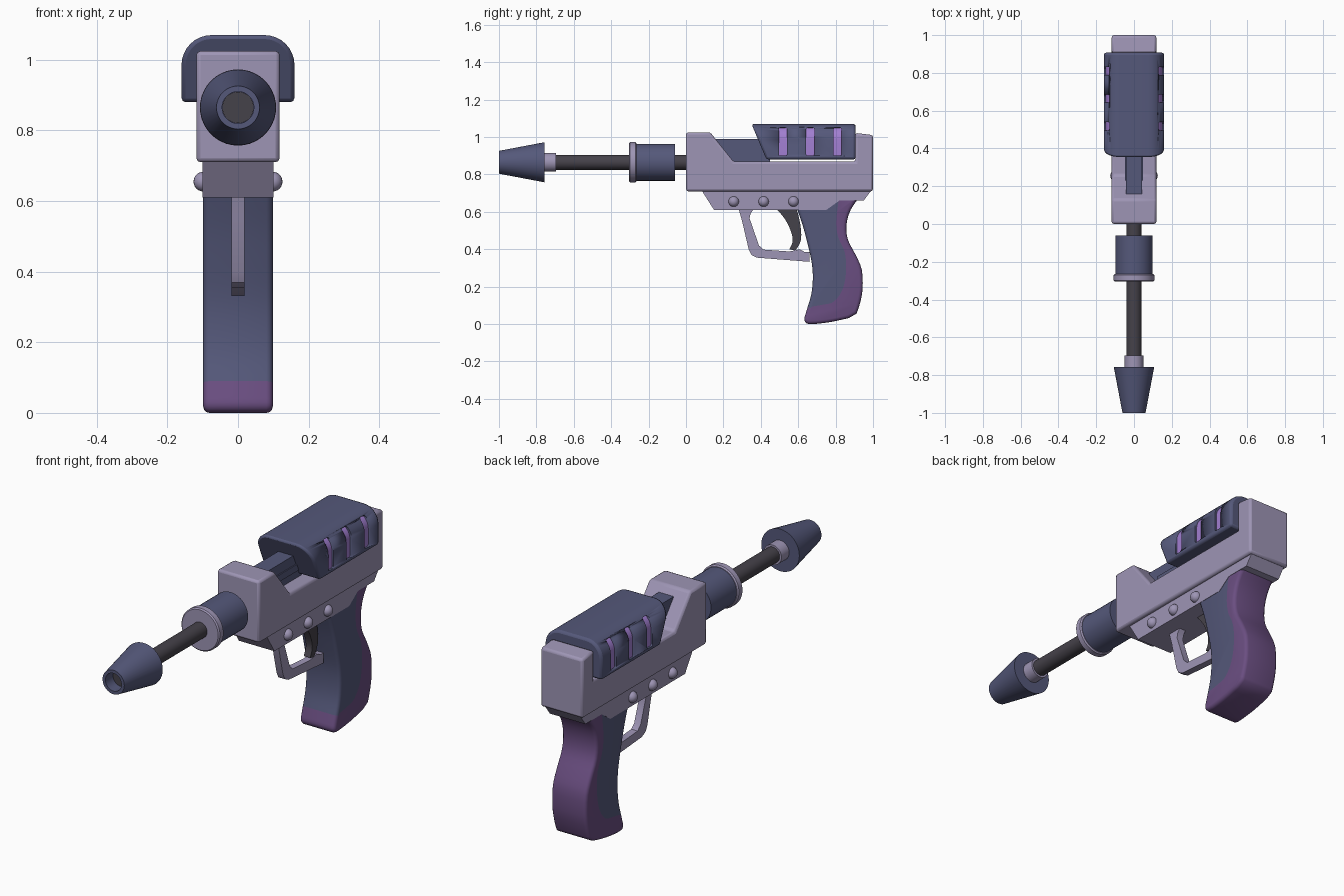
import bpy, bmesh, math
from mathutils import Vector

if "Cube" in bpy.data.objects:
    bpy.data.objects.remove(bpy.data.objects["Cube"])


def material(name, rgb):
    m = bpy.data.materials.new(name)
    m.diffuse_color = (*rgb, 1)
    m.use_nodes = True
    m.node_tree.nodes["Principled BSDF"].inputs["Base Color"].default_value = m.diffuse_color
    return m


LAVENDER = material("lavender_grey", (0.34, 0.30, 0.46))
SLATE = material("slate_blue", (0.090, 0.098, 0.195))
PURPLE = material("deep_purple", (0.145, 0.076, 0.22))
GLOW = material("bright_violet", (0.36, 0.21, 0.64))
DARK = material("charcoal", (0.060, 0.054, 0.068))


def finish(name, bm, mats, bevel=0, smooth=35, segments=2):
    bmesh.ops.recalc_face_normals(bm, faces=bm.faces)
    me = bpy.data.meshes.new(name)
    bm.to_mesh(me)
    bm.free()
    ob = bpy.data.objects.new(name, me)
    bpy.context.collection.objects.link(ob)
    for m in mats:
        me.materials.append(m)
    if bevel:
        mod = ob.modifiers.new("bevel", 'BEVEL')
        mod.width, mod.segments, mod.limit_method = bevel, segments, 'ANGLE'
        mod.angle_limit = math.radians(40)
    bpy.ops.object.select_all(action='DESELECT')
    ob.select_set(True)
    bpy.context.view_layer.objects.active = ob
    bpy.ops.object.shade_smooth_by_angle(angle=math.radians(smooth))
    return ob


def slab(name, pts, half, mat, bevel=0):
    """Side profile of (y, z) points extruded across x."""
    bm = bmesh.new()
    a = [bm.verts.new((-half, y, z)) for y, z in pts]
    b = [bm.verts.new((half, y, z)) for y, z in pts]
    bm.faces.new(a)
    bm.faces.new(b)
    for i in range(len(pts)):
        j = (i + 1) % len(pts)
        bm.faces.new((a[i], a[j], b[j], b[i]))
    return finish(name, bm, [mat], bevel)


def box(name, x0, x1, y0, y1, z0, z1, mat, bevel=0):
    bm = bmesh.new()
    bmesh.ops.create_cube(bm, size=1)
    for v in bm.verts:
        v.co = ((x0 + x1) / 2 + v.co.x * (x1 - x0), (y0 + y1) / 2 + v.co.y * (y1 - y0),
                (z0 + z1) / 2 + v.co.z * (z1 - z0))
    return finish(name, bm, [mat], bevel)


def turned(name, pts, mat, n=40, z=0.865):
    """Profile of (y, radius) points revolved about the barrel axis."""
    bm = bmesh.new()
    rings = [[bm.verts.new((r * math.cos(2 * math.pi * i / n), y, z + r * math.sin(2 * math.pi * i / n)))
              for i in range(n)] for y, r in pts]
    for p, q in zip(rings, rings[1:]):
        for i in range(n):
            bm.faces.new((p[i], p[(i + 1) % n], q[(i + 1) % n], q[i]))
    bm.faces.new(rings[0])
    bm.faces.new(rings[-1])
    return finish(name, bm, [mat])


def curve(pts, n=3):
    """Catmull-Rom smoothing of an open point list."""
    p = [Vector(q) for q in [pts[0], *pts, pts[-1]]]
    out = []
    for a, b, c, d in zip(p, p[1:], p[2:], p[3:]):
        for k in range(n):
            t = k / n
            v = (2 * b + (c - a) * t + (2 * a - 5 * b + 4 * c - d) * t * t
                 + (3 * b - a - 3 * c + d) * t ** 3) / 2
            out.append((v.x, v.y))
    return out + [tuple(pts[-1])]


# Receiver: upper body with its saddle, and narrower lower frame
slab("upper_body", [(0, .71), (0, 1.025), (.13, 1.025), (.255, .868), (.905, .868),
                    (.905, 1.022), (1, 1.01), (1, .71)], 0.118, LAVENDER, 0.012)
slab("lower_frame", [(.08, .72), (.15, .61), (.75, .61), (.82, .66), (.95, .66), (.995, .72)],
     0.10, LAVENDER)

# Barrel assembly
turned("barrel_rod", [(-.72, .04), (.02, .04)], DARK)
turned("barrel_sleeve", [(-.27, .099), (-.06, .099)], SLATE)
turned("sleeve_ring", [(-.305, .102), (-.299, .108), (-.271, .108), (-.265, .102)], LAVENDER)
turned("muzzle_collar", [(-.765, .05), (-.695, .05)], LAVENDER)
turned("muzzle_cone", [(-.93, .045), (-1, .045), (-1, .061), (-.757, .107)], SLATE)
turned("muzzle_bore", [(-.94, .0445), (-.925, .0445)], DARK)

# Top rail in the saddle
slab("top_rail", [(.15, .99), (.45, .99), (.45, .86), (.24, .86), (.15, .97)], 0.042, SLATE)
box("rail_rib", -.048, .048, .23, .44, .905, .94, SLATE)


# Rounded cover with slanted front
def arch(name, half, z0, z1, r, front, back, slant, mat, bevel=0):
    sec = [(half, z0)]
    for i in range(9):
        a = math.pi / 2 * i / 8
        sec.append((half - r + r * math.cos(a), z1 - r + r * math.sin(a)))
    sec += [(-x, z) for x, z in reversed(sec)]
    bm = bmesh.new()
    f = [bm.verts.new((x, front + slant * (z1 - z) / (z1 - z0), z)) for x, z in sec]
    b = [bm.verts.new((x, back, z)) for x, z in sec]
    bm.faces.new(f)
    bm.faces.new(b)
    for i in range(len(sec)):
        j = (i + 1) % len(sec)
        bm.faces.new((f[i], f[j], b[j], b[i]))
    return finish(name, bm, [mat], bevel)


cover = arch("top_cover", .16, .88, 1.07, .085, .35, .907, .08, SLATE, .012)
arch("cover_glow_core", .150, .89, 1.06, .075, .485, .85, 0, GLOW)
for i, y in enumerate((.518, .664, .81)):
    for s in (-1, 1):
        x0, x1 = sorted((s * .108, s * .2))
        cutter = box(f"slot_cutter_{i}_{s}", x0, x1, y - .022, y + .022, .90, 1.05, GLOW, .008)
        cutter.hide_render = True
        cutter.hide_set(True)
        cutter.display_type = 'WIRE'
        mod = cover.modifiers.new("slot", 'BOOLEAN')
        mod.operation, mod.solver, mod.object = 'DIFFERENCE', 'EXACT', cutter
        mod.material_mode = 'INDEX'

# Bolts on both sides of the lower frame
for i, y in enumerate((.255, .415, .575)):
    for s in (-1, 1):
        bm = bmesh.new()
        bmesh.ops.create_uvsphere(bm, u_segments=20, v_segments=12, radius=.028)
        bmesh.ops.translate(bm, verts=bm.verts, vec=(s * .098, y, .655))
        finish(f"bolt_{i}_{'left' if s < 0 else 'right'}", bm, [LAVENDER])

# Trigger guard and trigger
guard_out = [(.28, .62), (.30, .55), (.335, .40), (.35, .37), (.38, .355), (.66, .333)]
guard_in = [(.66, .385), (.635, .385), (.607, .40), (.553, .388), (.414, .398), (.39, .42),
            (.34, .565), (.345, .59), (.365, .62)]
slab("trigger_guard", guard_out + guard_in, .018, LAVENDER)
slab("trigger", curve([(.48, .62), (.53, .56), (.563, .49), (.57, .44), (.553, .40)])
     + curve([(.585, .393), (.615, .45), (.61, .54), (.59, .62)]), .018, DARK)

# Grip: slate front and purple back strap share one boundary
front = curve([(.585, .64), (.62, .54), (.645, .45), (.672, .33), (.678, .24), (.67, .16), (.65, .09)])
seam = curve([(.82, .69), (.808, .60), (.803, .53), (.815, .46), (.85, .38), (.855, .27),
              (.835, .18), (.79, .12), (.74, .105), (.65, .09)])
back = curve([(.935, .69), (.88, .61), (.858, .53), (.866, .45), (.907, .37), (.94, .29),
              (.944, .185), (.93, .11), (.912, .056)])
base = curve([(.638, .05), (.633, .02), (.66, 0.0), (.767, .01), (.87, .032)])
bm = bmesh.new()
half = .0985
sides = [{}, {}]


def vert(s, p):
    key = (round(p[0], 4), round(p[1], 4))
    if key not in sides[s]:
        sides[s][key] = bm.verts.new(((2 * s - 1) * half, p[0], max(p[1], 0)))
    return sides[s][key]


caps = set()
for idx, loop in enumerate((front + seam[::-1][1:], seam + base + back[::-1])):
    for s in (0, 1):
        face = bm.faces.new([vert(s, p) for p in loop])
        face.material_index = idx
        caps.add(face)
    shared = {(round(p[0], 4), round(p[1], 4)) for p in seam}
    for p, q in zip(loop, loop[1:] + loop[:1]):
        if all((round(k[0], 4), round(k[1], 4)) in shared for k in (p, q)):
            continue
        bm.faces.new((vert(0, p), vert(0, q), vert(1, q), vert(1, p))).material_index = idx
bmesh.ops.recalc_face_normals(bm, faces=bm.faces)
rim = [e for e in bm.edges if sum(f in caps for f in e.link_faces) == 1]
bmesh.ops.bevel(bm, geom=rim, offset=.018, segments=3, profile=.5, affect='EDGES',
                clamp_overlap=False, material=-1)
finish("grip", bm, [SLATE, PURPLE], smooth=40)
